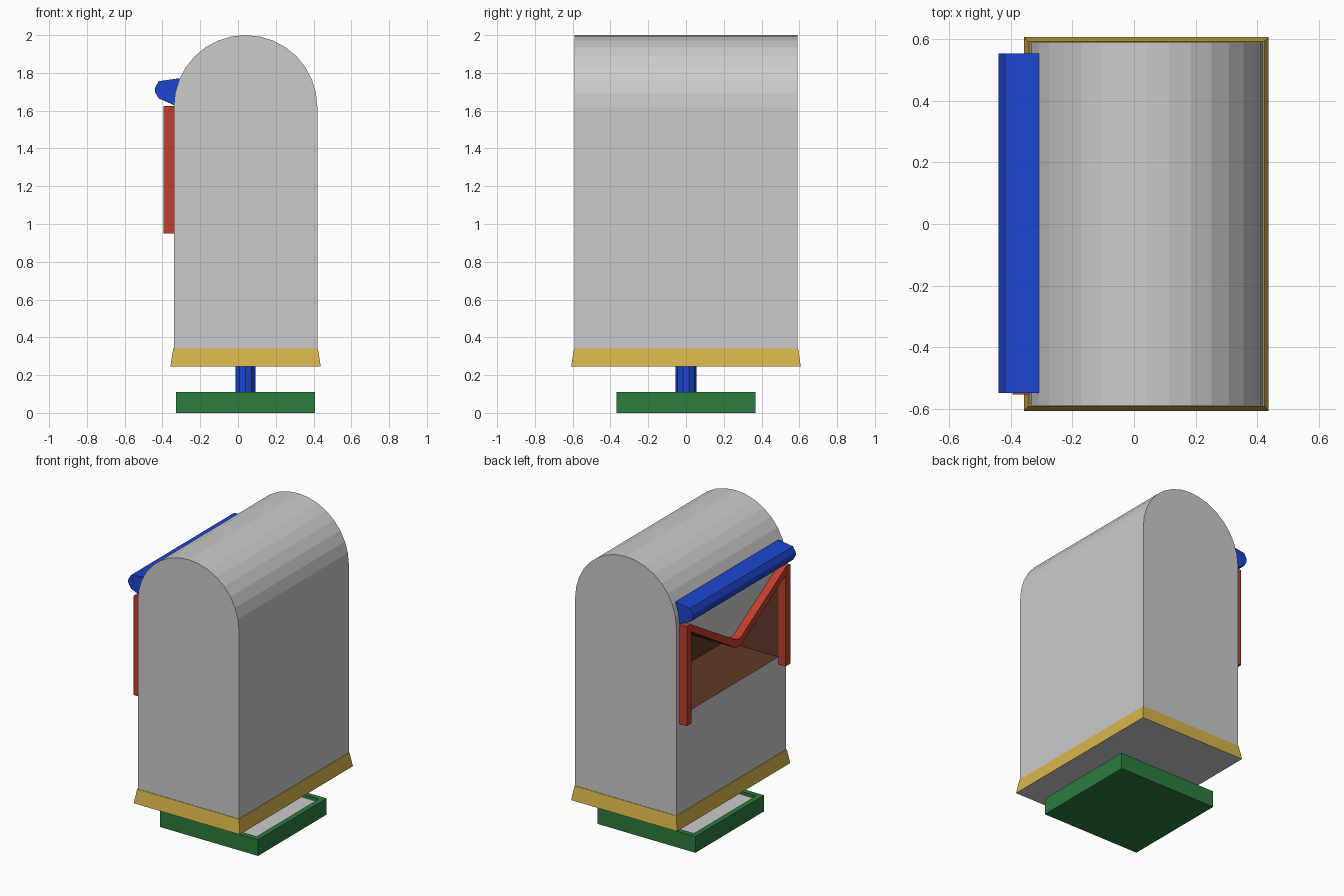
import bpy, bmesh, math

if "Cube" in bpy.data.objects:
    bpy.data.objects.remove(bpy.data.objects["Cube"])

CX = 0.04  # body axis in x


def material(name, rgb):
    m = bpy.data.materials.new(name)
    m.diffuse_color = (*rgb, 1)
    m.use_nodes = True
    m.node_tree.nodes["Principled BSDF"].inputs["Base Color"].default_value = m.diffuse_color
    return m


BLUE = material("blue", (0.012, 0.06, 0.62))
RED = material("red", (0.52, 0.05, 0.03))
GREEN = material("green", (0.025, 0.2, 0.05))
YELLOW = material("yellow", (0.68, 0.46, 0.07))
BROWN = material("brown", (0.12, 0.04, 0.02))


def finish(name, bm, mats):
    bmesh.ops.recalc_face_normals(bm, faces=bm.faces[:])
    mesh = bpy.data.meshes.new(name)
    for m in mats:
        mesh.materials.append(m)
    bm.to_mesh(mesh)
    bm.free()
    ob = bpy.data.objects.new(name, mesh)
    bpy.context.collection.objects.link(ob)
    return ob


def prism(name, pts, place, a, b, mats=(), index=0):
    """Extrude a closed 2D outline from depth a to depth b."""
    bm = bmesh.new()
    rings = [[bm.verts.new(place(u, v, d)) for u, v in pts] for d in (a, b)]
    n = len(pts)
    for r in rings:
        bm.faces.new(r)
    for i in range(n):
        j = (i + 1) % n
        bm.faces.new((rings[0][i], rings[0][j], rings[1][j], rings[1][i]))
    for f in bm.faces:
        f.material_index = index
    return finish(name, bm, mats)


def along_y(u, v, d):
    return (u, d, v)


def along_x(u, v, d):
    return (d, u, v)


def box(bm, hx, hy, z0, z1, grow=0.0):
    """Box around the body axis, bottom flared by grow."""
    geo = bmesh.ops.create_cube(bm, size=2)
    for v in geo["verts"]:
        low = v.co.z < 0
        g = grow if low else 0
        v.co = (CX + v.co.x * (hx + g), v.co.y * (hy + g), z0 if low else z1)


# arched body
arch = [(CX + 0.38 * math.cos(math.pi * i / 16), 1.62 + 0.38 * math.sin(math.pi * i / 16))
        for i in range(17)]
body = prism("body", [(CX - 0.38, 0.26), (CX + 0.38, 0.26)] + arch, along_y,
             -0.59, 0.59, [None, BROWN])

# letter opening with a V-shaped upper edge, cut into the left side
lower_v = [(0.505, 1.575), (0.07, 1.305), (0.035, 1.282), (0, 1.275)]
lower_v += [(-y, z) for y, z in lower_v[-2::-1]]
cutter = prism("opening_cutter", [(-0.505, 1.0), (0.505, 1.0)] + lower_v, along_x,
               -0.5, 0.06, [None, BROWN], 1)
cut = body.modifiers.new("opening", "BOOLEAN")
cut.operation = "DIFFERENCE"
cut.solver = "EXACT"
cut.object = cutter
bpy.context.view_layer.update()
result = bpy.data.meshes.new_from_object(
    body.evaluated_get(bpy.context.evaluated_depsgraph_get()))
body.modifiers.clear()
body.data = result
bpy.data.objects.remove(cutter)

# red frame: two posts joined by a V-shaped bar
outer = [(0.555, 0.95), (0.555, 1.625), (0.51, 1.625), (0.07, 1.36), (0.035, 1.338), (0, 1.33)]
inner = [(0, 1.275), (0.035, 1.282), (0.07, 1.305), (0.505, 1.57), (0.505, 0.95)]
outline = outer + [(-y, z) for y, z in outer[-2::-1]]
outline += [(-y, z) for y, z in inner[::-1]] + inner[1:]
prism("opening_frame", outline, along_x, -0.395, -0.338, [RED])

# blue rain hood above the opening
prism("hood", [(-0.29, 1.772), (-0.32, 1.77), (-0.42, 1.756), (-0.44, 1.72), (-0.44, 1.70),
               (-0.42, 1.665), (-0.34, 1.63), (-0.30, 1.63)], along_y, -0.55, 0.555, [BLUE])

# flared skirt with a grey underside
bm = bmesh.new()
box(bm, 0.383, 0.593, 0.245, 0.34, 0.015)
bm.normal_update()
for f in bm.faces:
    f.material_index = 1 if f.normal.z < -0.9 else 0
finish("skirt", bm, [YELLOW, None])

# short stem
bm = bmesh.new()
bmesh.ops.create_cone(bm, cap_ends=True, segments=10, radius1=0.055, radius2=0.055, depth=0.18)
bmesh.ops.translate(bm, verts=bm.verts[:], vec=(CX, 0, 0.165))
finish("stem", bm, [BLUE])

# base tray with a raised rim and a grey sunken top
bm = bmesh.new()
box(bm, 0.368, 0.368, 0.0, 0.11)
bm.normal_update()
top = next(f for f in bm.faces if f.normal.z > 0.9)
bmesh.ops.inset_region(bm, faces=[top], thickness=0.05)
bmesh.ops.inset_region(bm, faces=[top], thickness=0.001, depth=-0.02)
top.material_index = 1
finish("base", bm, [GREEN, None])
